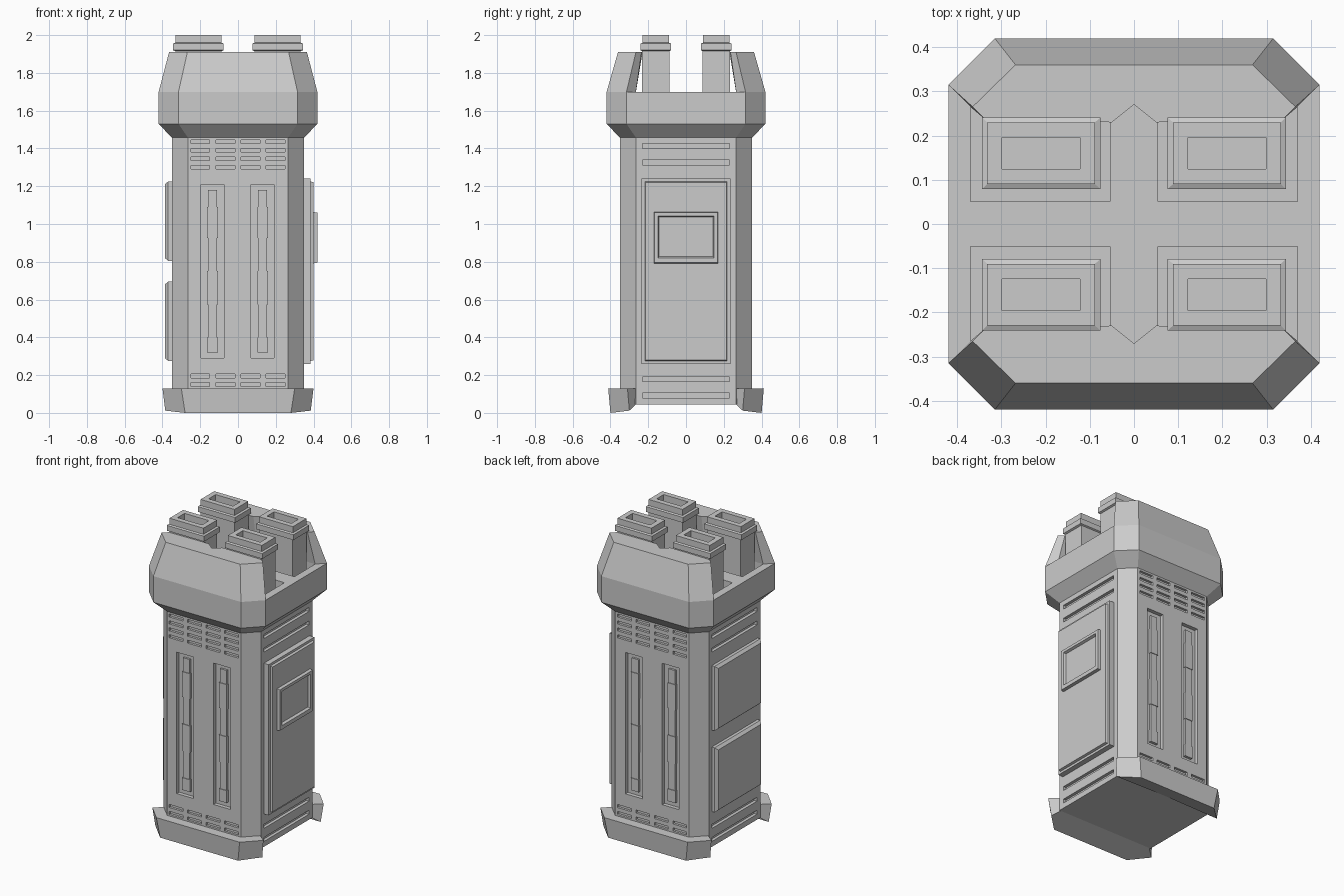
import bpy
import bmesh
from mathutils import Vector

if "Cube" in bpy.data.objects:
    bpy.data.objects.remove(bpy.data.objects["Cube"])

GREY = (0.6, 0.6, 0.6, 1)
metal = bpy.data.materials.new("grey_metal")
metal.use_nodes = True
metal.diffuse_color = GREY
metal.node_tree.nodes["Principled BSDF"].inputs["Base Color"].default_value = GREY


def finish(name, bm):
    bmesh.ops.recalc_face_normals(bm, faces=bm.faces)
    mesh = bpy.data.meshes.new(name)
    bm.to_mesh(mesh)
    bm.free()
    mesh.materials.append(metal)
    obj = bpy.data.objects.new(name, mesh)
    bpy.context.scene.collection.objects.link(obj)
    return obj


def loft(name, rings):
    """Skin a stack of equal point rings and cap both ends."""
    bm = bmesh.new()
    rows = [[bm.verts.new(p) for p in ring] for ring in rings]
    n = len(rows[0])
    for a, b in zip(rows, rows[1:]):
        for i in range(n):
            j = (i + 1) % n
            bm.faces.new((a[i], a[j], b[j], b[i]))
    bm.faces.new(rows[0])
    bm.faces.new(rows[-1])
    return finish(name, bm)


def boxes(name, specs):
    """One mesh holding several boxes, each given as centre and size."""
    bm = bmesh.new()
    for centre, size in specs:
        verts = bmesh.ops.create_cube(bm, size=1)["verts"]
        for v in verts:
            v.co = Vector(centre) + Vector(a * b for a, b in zip(v.co, size))
    return finish(name, bm)


def carve(obj, specs):
    """Cut boxes out of an object, then drop the cutter."""
    cutter = boxes("cutter", specs)
    cutter.hide_render = True
    mod = obj.modifiers.new("cut", "BOOLEAN")
    mod.operation, mod.solver, mod.object = "DIFFERENCE", "EXACT", cutter
    graph = bpy.context.evaluated_depsgraph_get()
    cut = bpy.data.meshes.new_from_object(obj.evaluated_get(graph))
    obj.modifiers.clear()
    obj.data = cut
    bpy.data.objects.remove(cutter)


def octagon(h, c, z):
    return [(c, -h, z), (h, -c, z), (h, c, z), (c, h, z),
            (-c, h, z), (-h, c, z), (-h, -c, z), (-c, -h, z)]


def rect(cx, cy, hx, hy, z):
    return [(cx - hx, cy - hy, z), (cx + hx, cy - hy, z),
            (cx + hx, cy + hy, z), (cx - hx, cy + hy, z)]


def side_rect(x, hy, z0, z1):
    return [(x, -hy, z0), (x, hy, z0), (x, hy, z1), (x, -hy, z1)]


def mirrored(half, sy):
    """Complete a half outline of (x, y, z) across x, on side sy of y."""
    full = half + [(-x, y, z) for x, y, z in reversed(half) if x]
    return [(x, y * sy, z) for x, y, z in full]


# Main body with vent slots, tall channels and side grooves
body = loft("body", [octagon(0.35, 0.265, 0.045), octagon(0.35, 0.265, 1.47)])
cuts = []
for sy in (-1, 1):
    for z in (1.435, 1.39, 1.345, 1.3, 0.195, 0.15):
        for i in range(4):
            cuts.append(((-0.2 + i * 0.133, sy * 0.35, z), (0.1, 0.03, 0.02)))
    for x in (-0.135, 0.13):
        cuts.append(((x, sy * 0.35, 0.75), (0.122, 0.05, 0.92)))
for sx in (-1, 1):
    for z in (1.413, 1.325, 0.178, 0.093):
        cuts.append(((sx * 0.35, 0, z), (0.04, 0.46, 0.026)))
carve(body, cuts)

# Segmented light strips inside the channels
levels = (0.32, 0.4, 0.575, 0.75, 0.925, 1.09, 1.18)
for sy, side in ((-1, "front"), (1, "back")):
    specs = []
    for x in (-0.135, 0.13):
        for i, (a, b) in enumerate(zip(levels, levels[1:])):
            wide = i % 2
            specs.append(((x, sy * 0.33, (a + b) / 2),
                          (0.056 - 0.008 * wide, 0.024 - 0.008 * wide, b - a)))
    boxes(side + "_light_strips", specs)

# Foot skirts
for sy, side in ((-1, "front"), (1, "back")):
    low = mirrored([(0, 0.265, 0.045), (0.34, 0.265, 0.045), (0.385, 0.3, 0.012),
                    (0.28, 0.4, 0), (0, 0.4, 0)], sy)
    high = mirrored([(0, 0.265, 0.13), (0.345, 0.265, 0.13), (0.4, 0.31, 0.13),
                     (0.3, 0.412, 0.13), (0, 0.412, 0.13)], sy)
    loft(side + "_foot_skirt", [low, high])

# Flared crown with four wells for the stacks
crown = loft("crown", [octagon(0.35, 0.265, 1.457), octagon(0.42, 0.315, 1.53),
                       octagon(0.42, 0.315, 1.7)])
carve(crown, [((sx * 0.212, sy * 0.158, 1.7), (0.316, 0.214, 0.14))
              for sx in (-1, 1) for sy in (-1, 1)])

# Leaning crown walls with a notch in the middle of the inner edge
for sy, side in ((-1, "front"), (1, "back")):
    low = mirrored([(0, 0.27, 1.7), (0.05, 0.265, 1.7), (0.37, 0.265, 1.7),
                    (0.42, 0.315, 1.7), (0.315, 0.42, 1.7)], sy)
    high = mirrored([(0, 0.27, 1.91), (0.05, 0.23, 1.91), (0.335, 0.235, 1.91),
                     (0.365, 0.265, 1.91), (0.268, 0.36, 1.91)], sy)
    loft(side + "_crown_wall", [low, high])

# Four hollow stacks with stepped rims
profile = ((0.122, 0.072, 1.62), (0.122, 0.072, 1.915), (0.134, 0.081, 1.92),
           (0.134, 0.081, 1.955), (0.122, 0.07, 1.96), (0.122, 0.07, 2),
           (0.088, 0.036, 2), (0.088, 0.036, 1.93))
for sx, lr in ((1, "left"), (-1, "right")):
    for sy, fb in ((-1, "front"), (1, "back")):
        loft(fb + "_" + lr + "_stack",
             [rect(sx * 0.21, sy * 0.16, hx, hy, z) for hx, hy, z in profile])

# Door with a raised face and framed window
loft("door", [side_rect(0.34, 0.235, 0.26, 1.24), side_rect(0.385, 0.235, 0.26, 1.24),
              side_rect(0.385, 0.218, 0.275, 1.225), side_rect(0.4, 0.214, 0.279, 1.221)])
loft("door_window", [side_rect(0.39, 0.172, 0.79, 1.065), side_rect(0.42, 0.168, 0.795, 1.06),
                     side_rect(0.42, 0.148, 0.82, 1.042), side_rect(0.404, 0.142, 0.827, 1.036)])

# Two bevelled access panels on the other side
for name, z0, z1 in (("lower", 0.275, 0.695), ("upper", 0.805, 1.225)):
    loft(name + "_access_panel",
         [side_rect(-0.34, 0.235, z0, z1), side_rect(-0.37, 0.235, z0, z1),
          side_rect(-0.387, 0.22, z0 + 0.015, z1 - 0.015)])
